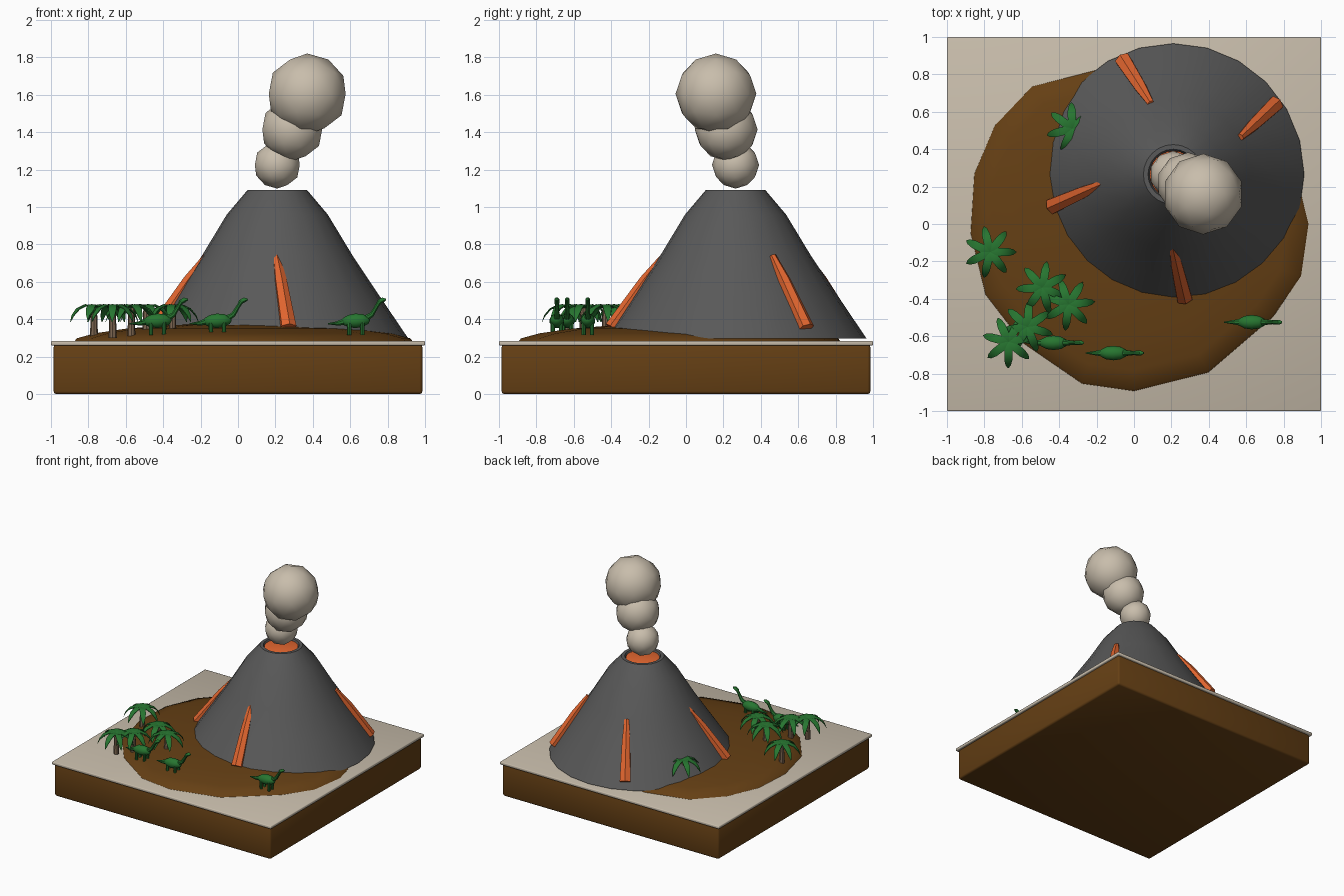
import bpy, bmesh
from math import cos, sin, pi, radians
from mathutils import Vector

cube = bpy.data.objects.get("Cube")
if cube:
    bpy.data.objects.remove(cube, do_unlink=True)


def material(name, r, g, b):
    m = bpy.data.materials.new(name)
    m.use_nodes = True
    m.diffuse_color = (r, g, b, 1)
    node = m.node_tree.nodes["Principled BSDF"]
    node.inputs["Base Color"].default_value = (r, g, b, 1)
    node.inputs["Roughness"].default_value = 0.8
    return m


EARTH = material("earth brown", 0.13, 0.05, 0.007)
STONE = material("pale stone", 0.58, 0.51, 0.41)
ROCK = material("dark rock", 0.1, 0.1, 0.1)
LAVA = material("lava orange", 0.75, 0.13, 0.028)
LEAF = material("leaf green", 0.02, 0.18, 0.03)
BARK = material("bark", 0.2, 0.13, 0.08)
PEAK = Vector((0.21, 0.265, 0))


def finish(name, bm, mat, angle=40):
    bmesh.ops.recalc_face_normals(bm, faces=bm.faces)
    mesh = bpy.data.meshes.new(name)
    bm.to_mesh(mesh)
    bm.free()
    for p in mesh.polygons:
        p.use_smooth = True
    mesh.set_sharp_from_angle(angle=radians(angle))
    mesh.materials.append(mat)
    ob = bpy.data.objects.new(name, mesh)
    bpy.context.collection.objects.link(ob)
    return ob


def loft(bm, rings):
    """Skin a list of equal rings and cap both ends."""
    rows = [[bm.verts.new(p) for p in ring] for ring in rings]
    n = len(rows[0])
    for a, b in zip(rows, rows[1:]):
        for i in range(n):
            j = (i + 1) % n
            bm.faces.new((a[i], a[j], b[j], b[i]))
    bm.faces.new(rows[0])
    bm.faces.new(rows[-1])


def tube(bm, path, widths, heights, side, n):
    """Loft an elliptical section along a path; side is the width direction."""
    path = [Vector(p) for p in path]
    rings = []
    for k, p in enumerate(path):
        along = path[min(k + 1, len(path) - 1)] - path[max(k - 1, 0)]
        up = along.cross(side).normalized()
        turn = [2 * pi * (i + 0.5) / n for i in range(n)]
        rings.append([p + side * widths[k] * cos(t) + up * heights[k] * sin(t) for t in turn])
    loft(bm, rings)


def lathe(bm, centre, profile, n):
    loft(bm, [[centre + Vector((r * cos(2 * pi * i / n), r * sin(2 * pi * i / n), z))
               for i in range(n)] for r, z in profile])


def slab(name, half, low, high, bevel, mat):
    bm = bmesh.new()
    bmesh.ops.create_cube(bm, size=1)
    for v in bm.verts:
        v.co = (v.co.x * 2 * half, v.co.y * 2 * half, high if v.co.z > 0 else low)
    bmesh.ops.bevel(bm, geom=bm.edges[:], offset=bevel, segments=2, profile=0.5, affect='EDGES')
    finish(name, bm, mat, 50)


# Display base
slab("base_block", 0.986, 0, 0.265, 0.015, EARTH)
slab("base_top", 1.0, 0.26, 0.284, 0.006, STONE)

# Irregular island mound
outline = [(0.94, 0), (0.9, 0.16), (0.7, 0.5), (0.3, 0.75), (-0.2, 0.83), (-0.55, 0.74),
           (-0.75, 0.53), (-0.86, 0.27), (-0.88, -0.05), (-0.8, -0.38), (-0.6, -0.64),
           (-0.28, -0.86), (0, -0.9), (0.4, -0.8), (0.75, -0.5), (0.9, -0.28)]
bm = bmesh.new()
loft(bm, [[Vector((x * s, y * s, z)) for x, y in outline] for s, z in
          ((1, 0.275), (0.98, 0.298), (0.87, 0.325), (0.68, 0.35), (0.4, 0.37), (0.1, 0.378))])
finish("island_mound", bm, EARTH)

# Volcano cone with a sunken crater, and the lava pool in it
bm = bmesh.new()
lathe(bm, PEAK, [(0.7, 0.298), (0.55, 0.52), (0.4, 0.745), (0.27, 0.96), (0.16, 1.09),
                 (0.135, 1.09), (0.12, 1.05)], 24)
finish("volcano_cone", bm, ROCK)
bm = bmesh.new()
lathe(bm, PEAK, [(0.126, 1.04), (0.126, 1.078), (0.11, 1.084)], 24)
finish("lava_pool", bm, LAVA)

# Lava streams: plan position of the upper and lower end of each
streams = {"front": ((0.205, -0.12), (0.27, -0.4)), "left": ((0.57, 0.465), (0.76, 0.645)),
           "back": ((0.09, 0.645), (-0.06, 0.88)), "right": ((-0.17, 0.215), (-0.44, 0.095))}
for place, (top, foot) in streams.items():
    a, b = Vector((*top, 0.74)), Vector((*foot, 0.355))
    side = (b - a).cross(Vector((0, 0, 1))).normalized()
    bm = bmesh.new()
    tube(bm, [a, a.lerp(b, 0.35), b], (0.02, 0.035, 0.046), (0.015, 0.033, 0.036), side, 6)
    finish("lava_stream_" + place, bm, LAVA, 15)

# Smoke puffs
for k, (x, y, z, r) in enumerate([(0.21, 0.265, 1.225, 0.126), (0.29, 0.215, 1.415, 0.168),
                                  (0.37, 0.16, 1.605, 0.216)]):
    bm = bmesh.new()
    bmesh.ops.create_icosphere(bm, subdivisions=2, radius=r)
    bmesh.ops.translate(bm, verts=bm.verts, vec=(x, y, z))
    finish(f"smoke_puff_{k + 1}", bm, STONE)

# Palms: a trunk and seven drooping fronds each
palms = [(-0.77, -0.15), (-0.49, -0.34), (-0.35, -0.43), (-0.57, -0.55), (-0.67, -0.63),
         (-0.33, 0.51)]
for k, (x, y) in enumerate(palms):
    c = Vector((x, y, 0))
    bm = bmesh.new()
    lathe(bm, c, [(0.022, 0.3), (0.016, 0.46)], 8)
    finish(f"palm_trunk_{k + 1}", bm, BARK)
    bm = bmesh.new()
    for i in range(7):
        t = 2 * pi * i / 7 + 0.5 * k
        out, side = Vector((cos(t), sin(t), 0)), Vector((-sin(t), cos(t), 0))
        path = [c + out * d + Vector((0, 0, z)) for d, z in
                ((0, 0.462), (0.05, 0.475), (0.095, 0.455), (0.125, 0.42), (0.14, 0.385))]
        tube(bm, path, (0.012, 0.026, 0.025, 0.016, 0.002), (0.006, 0.006, 0.005, 0.004, 0.001),
             side, 6)
    finish(f"palm_fronds_{k + 1}", bm, LEAF)

# Long-necked dinosaurs facing +x
across = Vector((0, 1, 0))
for k, (x, y) in enumerate([(-0.43, -0.635), (-0.11, -0.69), (0.63, -0.525)]):
    def at(dx, z, dy=0):
        return (x + dx, y + dy, z)

    bm = bmesh.new()
    spans = [-1, -0.87, -0.5, 0, 0.5, 0.87, 1]
    fat = [max(0.04 * (1 - s * s) ** 0.5, 0.003) for s in spans]
    tube(bm, [at(0.076 * s, 0.392 + 0.004 * s) for s in spans], fat, fat, across, 12)
    # neck and head
    thin = (0.02, 0.014, 0.011, 0.014, 0.014, 0.005)
    tube(bm, [at(0.045, 0.4), at(0.085, 0.425), at(0.115, 0.475), at(0.125, 0.493),
              at(0.145, 0.504), at(0.162, 0.506)], thin, thin, across, 8)
    # tail
    thin = (0.022, 0.012, 0.003)
    tube(bm, [at(-0.05, 0.39), at(-0.1, 0.378), at(-0.15, 0.376)], thin, thin, across, 8)
    # legs
    for dx in (-0.035, 0.035):
        for dy in (-0.022, 0.022):
            lathe(bm, Vector(at(dx, 0, dy)), [(0.011, 0.315), (0.012, 0.385)], 8)
    finish(f"dinosaur_{k + 1}", bm, LEAF)
